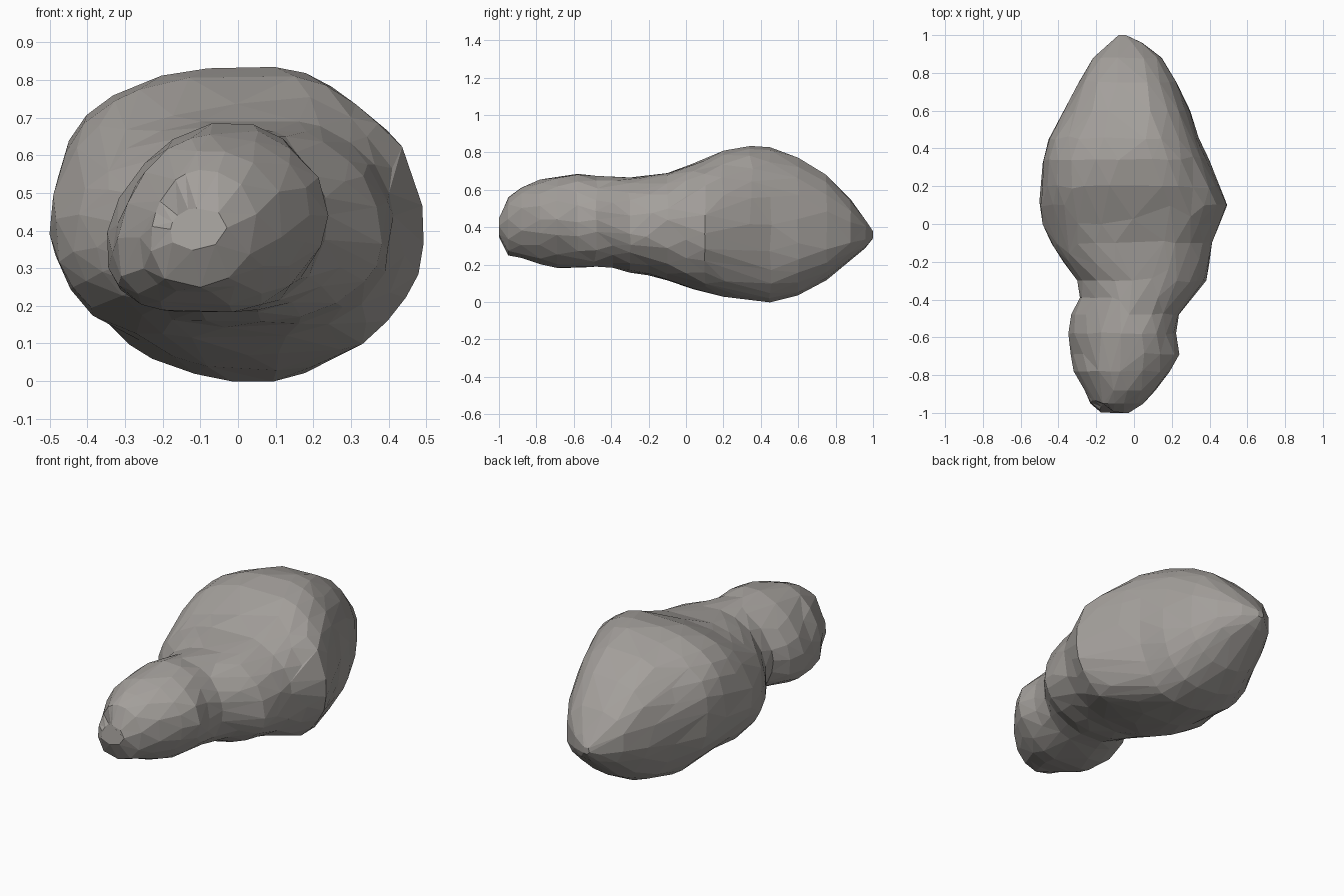
import bpy, bmesh, math
from mathutils import Vector, noise

if "Cube" in bpy.data.objects:
    bpy.data.objects.remove(bpy.data.objects["Cube"])

# Cross-sections along the length: y, left, right, bottom, top
SECTIONS = [
    (-1.00, -.18, -.03, .35, .46),
    (-.95, -.23, .05, .25, .56),
    (-.88, -.26, .12, .235, .61),
    (-.78, -.32, .19, .205, .65),
    (-.69, -.335, .235, .185, .67),
    (-.58, -.35, .22, .18, .69),
    (-.48, -.33, .24, .19, .67),
    (-.39, -.28, .31, .185, .67),
    (-.30, -.29, .38, .155, .67),
    (-.20, -.37, .40, .14, .685),
    (-.10, -.44, .41, .11, .695),
    (0.00, -.48, .45, .08, .725),
    (0.10, -.495, .49, .055, .765),
    (0.20, -.49, .45, .035, .81),
    (0.34, -.48, .39, .01, .833),
    (0.45, -.45, .345, .00, .82),
    (0.60, -.37, .295, .035, .77),
    (0.75, -.295, .225, .115, .68),
    (0.88, -.22, .15, .22, .55),
    (0.96, -.13, .045, .29, .44),
    (1.00, -.08, -.04, .34, .38),
]
# Lean of the ovals: y, apex x, widest z on the left, widest z on the right
LEAN = [(-1, -.11, .40, .41), (-.7, -.05, .31, .45), (-.35, .02, .40, .39),
        (0, .04, .36, .40), (.3, .05, .46, .42), (1, -.06, .36, .36)]
# Roundness (upper left, upper right, lower left, lower right); below 1 is squarer
HEAD_ROUND = (1.06, .95, .74, 1.05)
BODY_ROUND = (.78, .80, .98, .82)
SIDES = 40


def power(v, e):
    return math.copysign(abs(v) ** e, v)


def lean_at(y):
    """Blend between the two nearest lean entries."""
    for a, b in zip(LEAN, LEAN[1:]):
        if y <= b[0]:
            t = (y - a[0]) / (b[0] - a[0])
            return [p + (q - p) * t for p, q in zip(a[1:], b[1:])]


def section_ring(bm, s, n):
    """Lopsided, slightly squared oval in the x-z plane."""
    y, left, right, low, high = s
    cx, zl, zr = lean_at(y)
    t = min(1, max(0, (y + .45) / .5))
    ring = []
    for i in range(SIDES):
        a = 2 * math.pi * (i + .5 * (n % 2)) / SIDES
        c, d = math.cos(a), math.sin(a)
        q = (0 if d > 0 else 2) + (1 if c > 0 else 0)
        e = HEAD_ROUND[q] * (1 - t) + BODY_ROUND[q] * t
        c, d = power(c, e), power(d, e)
        cz = zr if c > 0 else zl
        p = Vector((cx + c * (right - cx if c > 0 else cx - left), y,
                    cz + d * (high - cz if d > 0 else cz - low)))
        # gentle rocky unevenness, fading out at the ends
        k = noise.noise(p * 6) * .014 * min(1, 4 * (1 - abs(y)))
        p += Vector((c, 0, d)) * k
        # small notch in the blunt front end
        if y < -.9:
            p.y += .05 * math.exp(-((p.x + .17) ** 2 + (p.z - .45) ** 2) / .002)
        ring.append(bm.verts.new(p))
    return ring


# Lumpy stone body, with staggered rings joined by triangles
bm = bmesh.new()
rings = [section_ring(bm, s, n) for n, s in enumerate(SECTIONS)]
for n, (a, b) in enumerate(zip(rings, rings[1:])):
    for i in range(SIDES):
        j = (i + 1) % SIDES
        if n % 2:
            bm.faces.new((a[i], b[j], b[i]))
            bm.faces.new((a[i], a[j], b[j]))
        else:
            bm.faces.new((a[i], a[j], b[i]))
            bm.faces.new((a[j], b[j], b[i]))
bm.faces.new(rings[0])
bm.faces.new(rings[-1])
bmesh.ops.recalc_face_normals(bm, faces=bm.faces)
mesh = bpy.data.meshes.new("stone_body")
bm.to_mesh(mesh)
bm.free()

stone = bpy.data.objects.new("stone_body", mesh)
bpy.context.collection.objects.link(stone)
mat = bpy.data.materials.new("warm_grey_stone")
mat.diffuse_color = (.37, .35, .33, 1)
mat.use_nodes = True
mat.node_tree.nodes["Principled BSDF"].inputs["Base Color"].default_value = mat.diffuse_color
mesh.materials.append(mat)

# Irregular chipped facets
facets = stone.modifiers.new("facets", 'DECIMATE')
facets.ratio = .38
